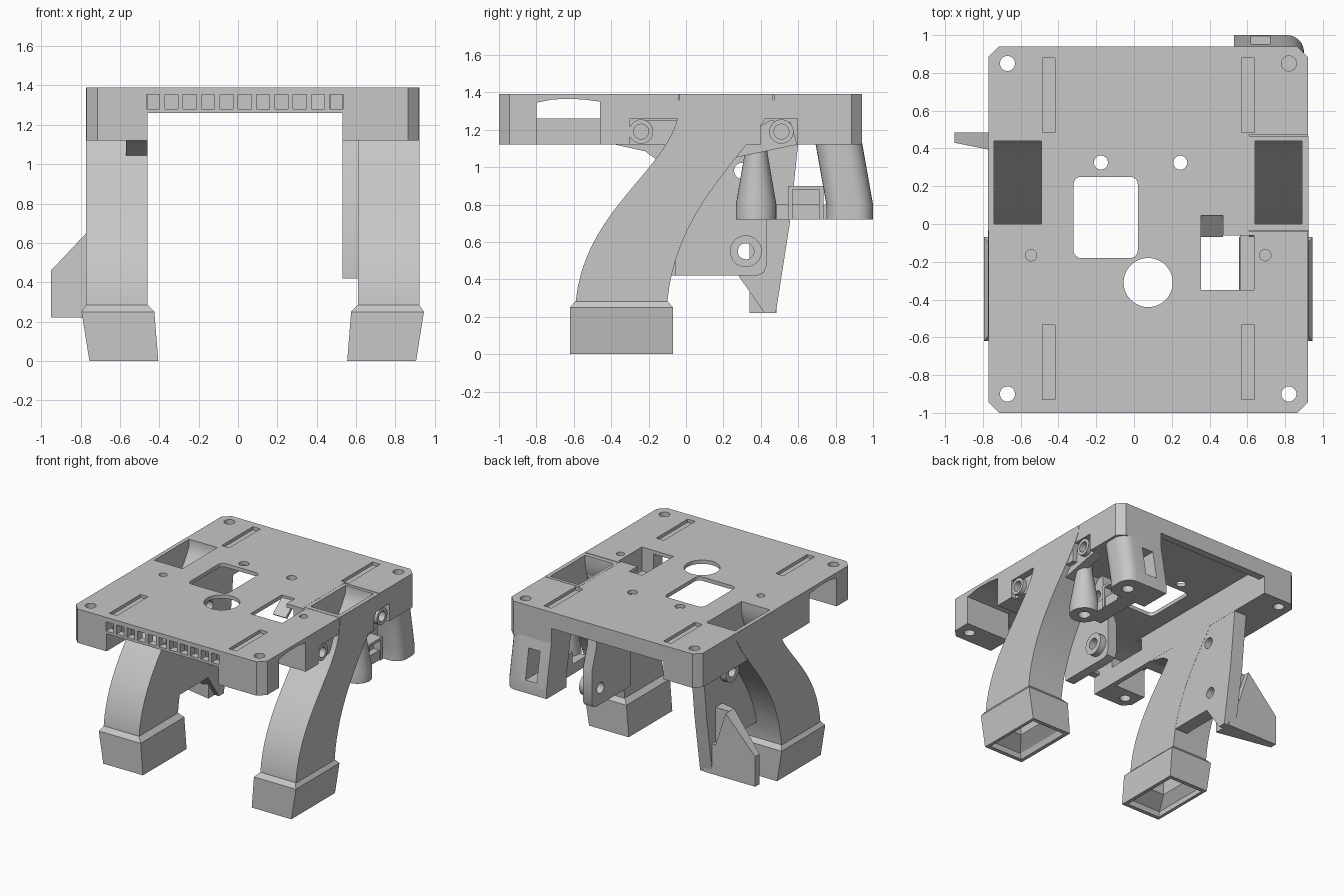
import bpy, bmesh, math
from mathutils import Vector
from mathutils.geometry import interpolate_bezier

if "Cube" in bpy.data.objects:
    bpy.data.objects.remove(bpy.data.objects["Cube"])

grey = bpy.data.materials.new("plain grey")
grey.use_nodes = True
tone = (0.57, 0.57, 0.57, 1)
grey.diffuse_color = tone
grey.node_tree.nodes["Principled BSDF"].inputs["Base Color"].default_value = tone

MID = 0.075          # plane the two legs mirror about
TOP, LOW = 1.39, 1.12


def loft(name, rings):
    """Solid skinned through rings of 3D points."""
    bm = bmesh.new()
    loops = [[bm.verts.new(p) for p in ring] for ring in rings]
    n = len(loops[0])
    for a, b in zip(loops, loops[1:]):
        for i in range(n):
            j = (i + 1) % n
            bm.faces.new((a[i], a[j], b[j], b[i]))
    bm.faces.new(loops[0])
    bm.faces.new(loops[-1])
    bmesh.ops.recalc_face_normals(bm, faces=bm.faces)
    mesh = bpy.data.meshes.new(name)
    bm.to_mesh(mesh)
    bm.free()
    mesh.materials.append(grey)
    ob = bpy.data.objects.new(name, mesh)
    bpy.context.collection.objects.link(ob)
    return ob


def prism(name, pts, axis, a, b):
    """Outline pushed along an axis; outline is yz, xz or xy."""
    place = {"x": lambda p, d: (d, p[0], p[1]),
             "y": lambda p, d: (p[0], d, p[1]),
             "z": lambda p, d: (p[0], p[1], d)}[axis]
    return loft(name, [[place(p, d) for p in pts] for d in (a, b)])


def rect(x0, x1, y0, y1):
    return [(x0, y0), (x1, y0), (x1, y1), (x0, y1)]


def box(name, x0, x1, y0, y1, z0, z1):
    return prism(name, rect(x0, x1, y0, y1), "z", z0, z1)


def circle(u, v, r, n=32):
    return [(u + r * math.cos(2 * math.pi * i / n), v + r * math.sin(2 * math.pi * i / n))
            for i in range(n)]


def rounded(x0, x1, y0, y1, r, n=6):
    pts = []
    for k, (cx, cy) in enumerate(rect(x0 + r, x1 - r, y0 + r, y1 - r)):
        for i in range(n + 1):
            t = math.pi * (1 + k / 2 + i / n / 2)
            pts.append((cx + r * math.cos(t), cy + r * math.sin(t)))
    return pts


def cut(ob, *cutters):
    """Subtract each cutter in turn, then drop it."""
    for c in cutters:
        mod = ob.modifiers.new("cut", "BOOLEAN")
        mod.operation, mod.solver, mod.object = "DIFFERENCE", "EXACT", c
        bpy.context.view_layer.objects.active = ob
        bpy.ops.object.modifier_apply(modifier=mod.name)
        bpy.data.objects.remove(c)
    return ob


def ring_at(s, u0, u1, y0, y1, z):
    return [(x, y, z) for x, y in rect(MID + s * u0, MID + s * u1, y0, y1)]


def sweep(front, back, ends):
    """Closed yz outline between two curves with straight end extensions."""
    f = [tuple(p) for p in interpolate_bezier(*[Vector(p) for p in front], 20)]
    b = [tuple(p) for p in interpolate_bezier(*[Vector(p) for p in back], 20)]
    f = [(f[0][0], ends[0])] + f + [(f[-1][0], ends[1])]
    b = [(b[0][0], ends[0])] + b + [(b[-1][0], ends[1])]
    return f + b[::-1]


outer = sweep([(-.59, .28), (-.54, .8), (-.05, 1.0), (-.035, 1.33)],
              [(-.1, .28), (-.05, .8), (.33, 1.06), (.465, 1.33)], (.26, TOP - .001))
inner = sweep([(-.555, .28), (-.505, .8), (-.015, 1.0), (0, 1.33)],
              [(-.13, .28), (-.08, .8), (.3, 1.06), (.44, 1.33)], (.15, TOP + .05))


def duct(s):
    return prism("duct_cutter", inner, "x", MID + s * .565, MID + s * .815)


# Main deck: chamfered block hollowed from below
c = .055
x0, x1, y0, y1 = -.77, .92, -1, .94
deck = prism("deck", [(x0 + c, y0), (x1 - c, y0), (x1, y0 + c), (x1, y1 - c),
                      (x1 - c, y1), (x0 + c, y1), (x0, y1 - c), (x0, y0 + c)], "z", LOW, TOP)
cut(deck, box("c", -.46, .53, -1.1, 1.1, 1, 1.26),
    box("c", -.46, .53, -.94, .88, 1.2, 1.36))

# Side windows near the front, with arched tops
arch = [(-.8, 1), (-.46, 1), (-.46, 1.35), (-.55, 1.362), (-.63, 1.365), (-.71, 1.362), (-.8, 1.345)]
cut(deck, prism("c", arch, "x", .5, 1), prism("c", arch, "x", -1, -.5),
    prism("c", [(y, max(z, 1.26)) for y, z in arch], "x", -.6, .6))

# Front vents
for i in range(11):
    x = -.465 + i * .0932
    cut(deck, box("c", x, x + .067, -1.1, -.9, 1.28, 1.354))

# Openings through the top
cut(deck, prism("c", rounded(-.32, .02, -.18, .25, .04), "z", 1, 1.5),
    prism("c", circle(.075, -.31, .13, 48), "z", 1, 1.5),
    box("c", .355, .56, -.35, -.06, 1, 1.5), box("c", .55, .635, -.35, -.06, 1.2, 1.5),
    box("c", .355, .47, -.07, .045, 1.2, 1.5))
for x in (-.175, .245):
    cut(deck, prism("c", circle(x, .325, .037), "z", 1, 1.5))
for x in (-.67, .82):
    for y in (-.9, .85):
        cut(deck, prism("c", circle(x, y, .04), "z", 1, 1.5))
for x in (-.545, .695):
    cut(deck, prism("c", circle(x, -.165, .03), "z", 1.3, 1.5))

# Shallow slots in the top
for x in (-.485, .57):
    for y in (-.93, .485):
        cut(deck, box("c", x, x + .067, y, y + .395, 1.365, 1.5))

# Seam around the left duct mouth
cut(deck, box("c", .61, .617, -.04, .47, 1.36, 1.5),
    box("c", .61, .93, -.04, -.033, 1.36, 1.5), box("c", .61, .93, .463, .47, 1.36, 1.5))

# Recesses for the side lugs, then the duct passages
cut(deck, box("c", .84, 1, -.3, -.02, 1, 1.26), box("c", .84, 1, .4, .595, 1, 1.26),
    duct(-1), duct(1))

# Screw lugs on the left side, each with a web back to the leg
webs = {-.24: [(-.3, 1.121), (-.02, 1.121), (-.02, 1.25), (-.25, 1.25), (-.3, 1.2)],
        .51: [(.595, 1.121), (.26, 1.05), (.36, 1.2), (.45, 1.25), (.56, 1.24)]}
for y, web in webs.items():
    for lug in (prism("lug", circle(y, 1.19, .065), "x", .83, .915),
                prism("lug_web", web, "x", .8, .88)):
        cut(lug, prism("c", circle(y, 1.19, .04), "x", .85, 1))

# Sloped flap under the small top opening
prism("flap", [(-.07, 1.28), (.045, 1.37), (.045, 1.34), (-.05, 1.265)], "x", .355, .47)

# Curved hollow legs with flared nozzle feet
for s, side in ((-1, "right"), (1, "left")):
    leg = prism(side + "_leg", outer, "x", MID + s * .535, MID + s * .848)
    cut(leg, duct(s))
    foot = loft(side + "_foot", [ring_at(s, .48, .83, -.62, -.07, 0),
                                 ring_at(s, .5, .87, -.62, -.07, .25),
                                 ring_at(s, .535, .845, -.59, -.1, .285)])
    cut(foot, loft("c", [ring_at(s, .505, .805, -.59, -.1, -.01),
                         ring_at(s, .525, .805, -.58, -.11, .04),
                         ring_at(s, .62, .745, -.46, -.22, .11),
                         ring_at(s, .62, .745, -.46, -.22, .35)]))

# Left hanging bracket and right hanging panel, sharing two bolt lines
bolts = ((.32, .55), (.3, .98))
bracket = prism("left_bracket", [(-.055, .42), (.38, .42), (.415, .435), (.43, .47), (.43, .72),
                                 (.37, .9), (.37, 1.13), (.1, 1.13), (-.055, .7)], "x", .53, .609)
boss = prism("left_boss", circle(*bolts[0], .085), "x", .5301, .66)
panel = prism("right_panel", [(-.08, .42), (.28, .42), (.42, .22), (.48, .22), (.555, .7),
                              (.6, 1.13), (-.42, 1.13), (-.22, 1.085), (-.1, 1.0),
                              (-.08, .7)], "x", -.57, -.461)
ears = [prism("right_boss", circle(y, z, .085), "x", -.62, -.5) for y, z in bolts]
for part in [bracket, boss, panel] + ears:
    cut(part, duct(-1), *[prism("c", circle(y, z, .043), "x", -.8, .9) for y, z in bolts])

# Fin reaching outward from the panel: thin web backed by a peaked rib
web = [(-.5, .22), (-.95, .22), (-.95, .46), (-.69, .735), (-.5, .735)]
rib = web[:4] + [(-.6, .46), (-.5, .46)]
for name, prof, back in (("right_fin_web", web, .44), ("right_fin_rib", rib, .485)):
    loft(name, [[(x, .43 - (x + .95) * .2, z) for x, z in prof],
                [(x, back, z) for x, z in prof]])

# Rear left mount: cone post, tapered prong and the strap joining them
post = loft("rear_post", [[(x, y, z) for x, y in circle(.79, .375, r)]
                          for z, r in ((.72, .108), (.8, .108), (1.08, .06), (1.14, .06))])
cut(post, prism("c", circle(.79, .375, .045), "z", .6, .85))
side = [p for p in rounded(.53, .9, .75, 1.0, .09) if p[0] > .7]
prong = loft("rear_prong", [[(x, y + dy, z) for x, y in side + [(.53, 1.0), (.53, .75)]]
                            for z, dy in ((.72, 0), (.8, 0), (1.14, -.06))])
cut(prong, prism("c", circle(.79, .87, .045), "z", .6, .85),
    box("c", .62, .72, .6, 1.1, .82, 1.06))
strap = box("rear_strap", .62, .75, .36, .8, .72, .8)
block = box("strap_block", .62, .76, .545, .735, .72, .9)
cut(block, box("c", .7, .8, .57, .71, .7, .88))

# Smooth the curved faces while keeping crisp edges
bpy.ops.object.select_all(action="DESELECT")
for ob in bpy.context.scene.objects:
    if ob.type == "MESH" and grey.name in ob.data.materials:
        ob.select_set(True)
        bpy.context.view_layer.objects.active = ob
bpy.ops.object.shade_smooth_by_angle(angle=math.radians(30))
